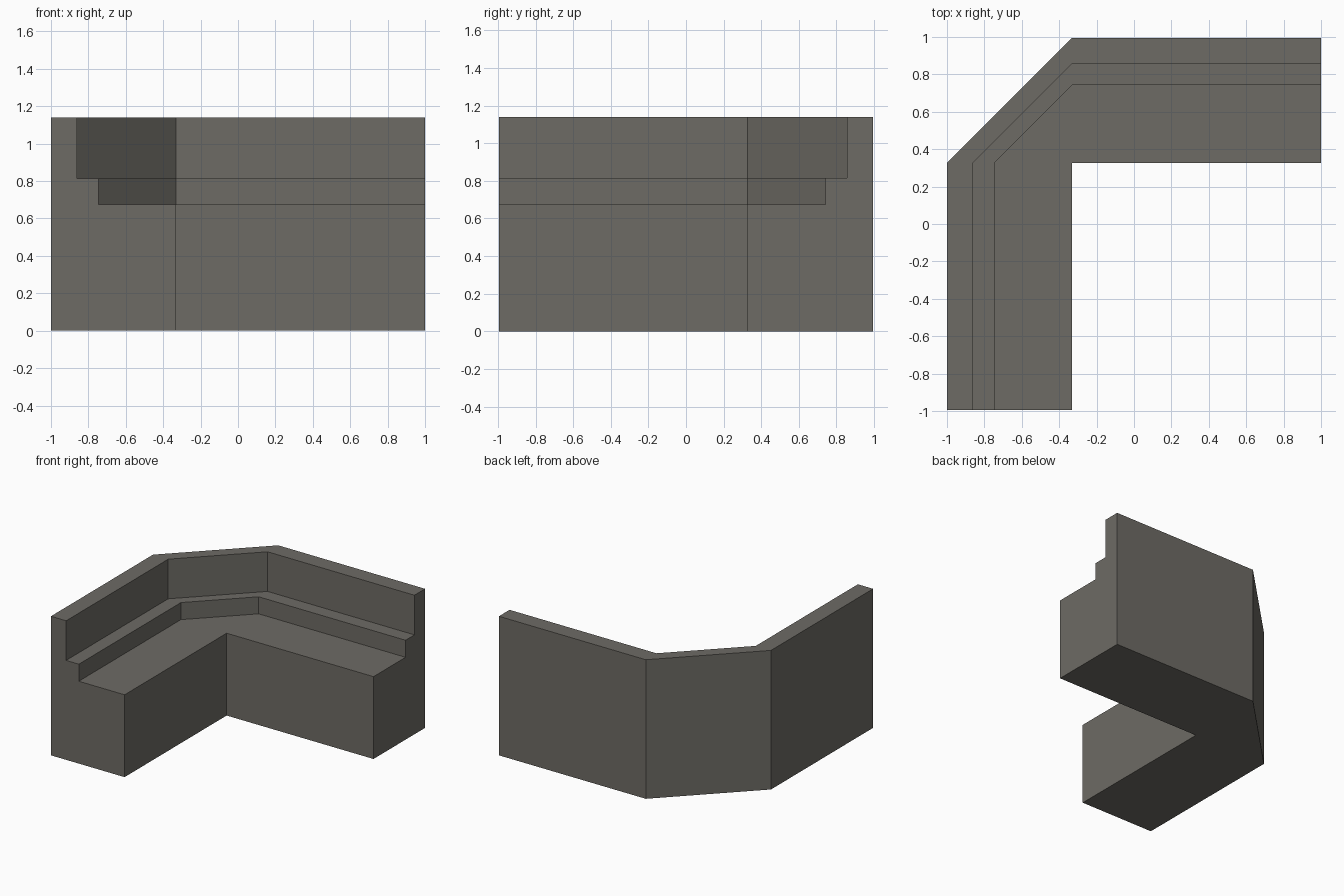
import bpy, bmesh
from mathutils import Vector

if "Cube" in bpy.data.objects:
    bpy.data.objects.remove(bpy.data.objects["Cube"])

# One warm grey colour
grey = bpy.data.materials.new("warm grey")
grey.diffuse_color = (0.155, 0.147, 0.130, 1)
grey.use_nodes = True
grey.node_tree.nodes["Principled BSDF"].inputs["Base Color"].default_value = grey.diffuse_color

# Stepped cross-section: distance out from the inner edge, height
profile = [(0, 0), (0, 0.675), (0.415, 0.675), (0.415, 0.815),
           (0.53, 0.815), (0.53, 1.14), (0.668, 1.14), (0.668, 0)]

# Stations along the inner edge: origin and outward direction.
# The two middle ones share the corner, which makes the chamfered section.
stations = [((-0.332, -0.995), (-1, 0)), ((-0.332, 0.327), (-1, 0)),
            ((-0.332, 0.327), (0, 1)), ((1.0, 0.327), (0, 1))]

bm = bmesh.new()
rings = []
for origin, out in stations:
    o, n = Vector(origin), Vector(out)
    rings.append([bm.verts.new((*(o + n * d), z)) for d, z in profile])

# Skin between stations, skipping the face that collapses at the inner corner
count = len(profile)
for s, (a, b) in enumerate(zip(rings, rings[1:])):
    for i in range(count):
        j = (i + 1) % count
        if s == 1 and i == 0:
            continue
        quad = [a[i], a[j], b[j], b[i]]
        bm.faces.new(quad)

# End caps
bm.faces.new(rings[0])
bm.faces.new(rings[-1])
bmesh.ops.remove_doubles(bm, verts=bm.verts, dist=0.0005)
bmesh.ops.recalc_face_normals(bm, faces=bm.faces)

mesh = bpy.data.meshes.new("corner_bench")
bm.to_mesh(mesh)
bm.free()
mesh.materials.append(grey)
bench = bpy.data.objects.new("corner_bench", mesh)
bpy.context.collection.objects.link(bench)
